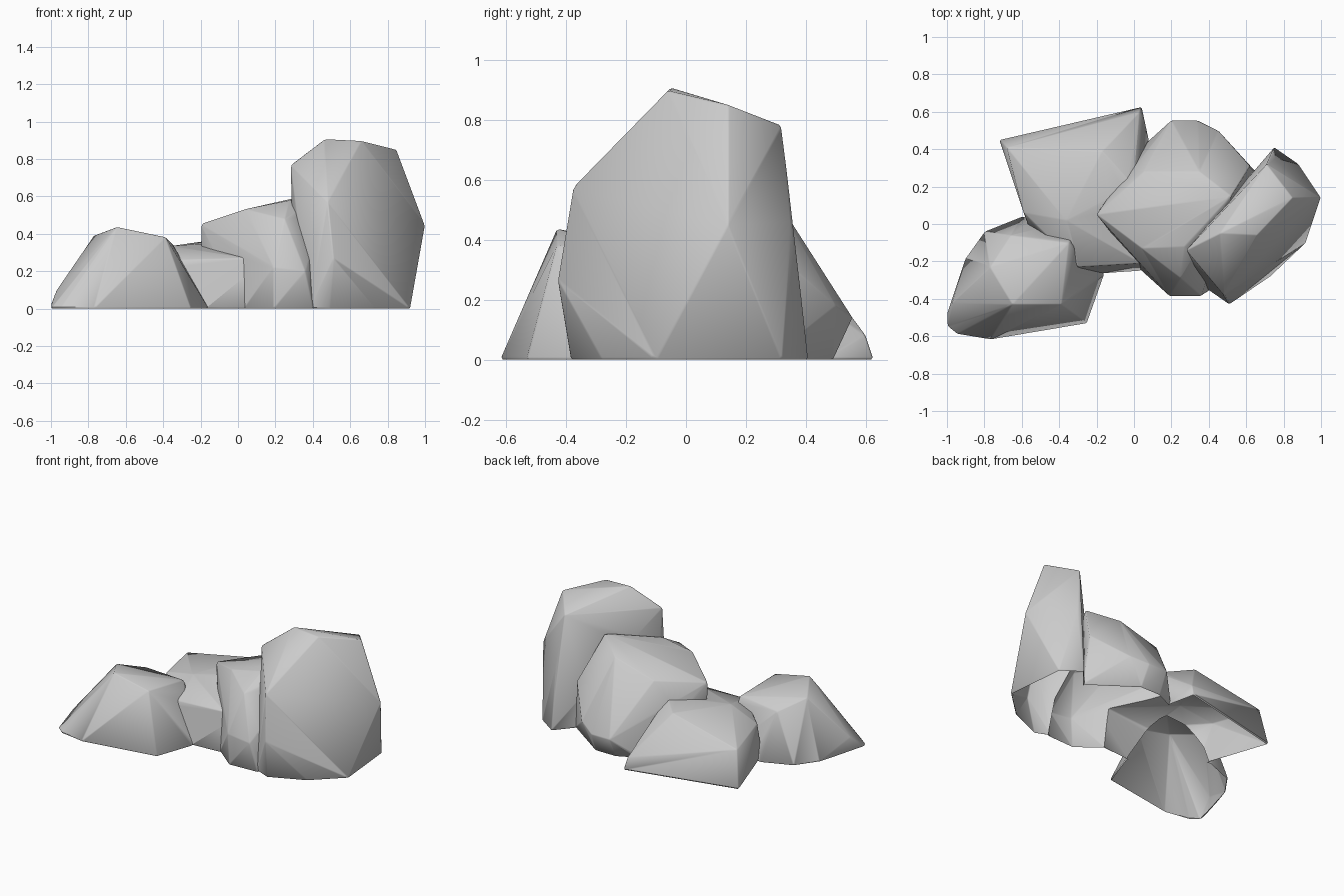
import bpy, bmesh

if "Cube" in bpy.data.objects:
    bpy.data.objects.remove(bpy.data.objects["Cube"])


def boulder(name, pts, soft=0.01):
    """Convex rock spanned by a few corner points, with softened edges."""
    bm = bmesh.new()
    for p in pts:
        bm.verts.new(p)
    bmesh.ops.convex_hull(bm, input=bm.verts[:])
    loose = [v for v in bm.verts if not v.link_faces]
    bmesh.ops.delete(bm, geom=loose, context='VERTS')
    bmesh.ops.dissolve_limit(bm, angle_limit=0.03, verts=bm.verts[:], edges=bm.edges[:])
    bmesh.ops.bevel(bm, geom=bm.edges[:], offset=soft, offset_type='WIDTH', segments=1,
                    profile=0.5, affect='EDGES', clamp_overlap=True)
    # Wrap the softened corners in a clean closed skin, kept inside the ground plane
    for v in bm.verts:
        v.co.z = max(v.co.z, 0)
    bmesh.ops.delete(bm, geom=bm.edges[:] + bm.faces[:], context='EDGES_FACES')
    bm.verts.ensure_lookup_table()
    if not bm.verts:
        for p in pts:
            bm.verts.new(p)
    bmesh.ops.convex_hull(bm, input=bm.verts[:])
    loose = [v for v in bm.verts if not v.link_faces]
    bmesh.ops.delete(bm, geom=loose, context='VERTS')
    bmesh.ops.recalc_face_normals(bm, faces=bm.faces[:])
    me = bpy.data.meshes.new(name)
    bm.to_mesh(me)
    bm.free()
    ob = bpy.data.objects.new(name, me)
    bpy.context.collection.objects.link(ob)
    return ob


# Tall upright slab on the right
tall = boulder("rock_cluster", [
    (.38, -.34, 0), (.49, -.385, 0), (.73, -.28, 0), (.92, -.1, 0),
    (.88, .32, 0), (.75, .41, 0), (.30, -.12, 0),
    (.51, -.43, .27), (.48, -.38, .57), (1, .14, .45), (.75, .35, .46),
    (.28, -.14, .77), (.46, -.05, .907), (.66, -.06, .897),
    (.85, .14, .85), (.71, .32, .78)])

# Middle boulder with sloping top
middle = boulder("middle_rock", [
    (.19, -.37, 0), (.40, -.36, 0), (.03, -.24, 0), (-.2, .06, 0),
    (.05, .42, 0), (.2, .49, 0), (.35, .49, 0), (.65, .28, 0),
    (.19, -.385, .22), (.36, -.385, .2), (.2, .555, .14), (.34, .555, .14),
    (.45, .5, .18), (.62, .31, .35), (-.2, .05, .452), (.04, -.13, .532),
    (.25, -.29, .48), (.27, -.12, .577), (.52, .15, .64), (.05, .28, .485),
    (.35, .28, .57)])

# Low back-left boulder reaching through to the front
low = boulder("back_rock", [
    (-.72, .45, 0), (.042, .627, 0), (.08, .45, 0), (-.55, -.05, 0),
    (-.25, -.27, 0), (.04, -.25, 0), (-.68, .41, .252), (-.17, .39, .362),
    (-.36, .02, .335), (-.59, .06, .275), (0, .2, .36),
    (-.3, -.23, .262), (.04, -.21, .272), (.03, .6, .08)])

# Front-left boulder
left = boulder("front_left_rock", [
    (-1, -.55, 0), (-.95, -.59, 0), (-.77, -.62, 0), (-.25, -.532, 0),
    (-.157, -.27, 0), (-1, -.48, .02), (-.9, -.18, 0), (-.8, -.04, 0),
    (-.6, .04, 0), (-.3, .02, 0), (-.97, -.42, .1), (-.77, -.23, .392),
    (-.65, -.43, .437), (-.387, -.43, .382), (-.347, -.1, .342), (-.66, -.06, .332)])

# Merge the rocks into a single surface
for other in (middle, low, left):
    mod = tall.modifiers.new("merge", 'BOOLEAN')
    mod.operation = 'UNION'
    mod.solver = 'EXACT'
    mod.object = other
dg = bpy.context.evaluated_depsgraph_get()
merged = bpy.data.meshes.new_from_object(tall.evaluated_get(dg))
tall.modifiers.clear()
tall.data = merged
for other in (middle, low, left):
    bpy.data.objects.remove(other)

# Open underside
bm = bmesh.new()
bm.from_mesh(merged)
base = [f for f in bm.faces if max(v.co.z for v in f.verts) < 1e-3]
bmesh.ops.delete(bm, geom=base, context='FACES')
bm.to_mesh(merged)
bm.free()

# Soft shading across the rounded edges
bpy.context.view_layer.objects.active = tall
tall.select_set(True)
bpy.ops.object.shade_smooth_by_angle(angle=0.85)
